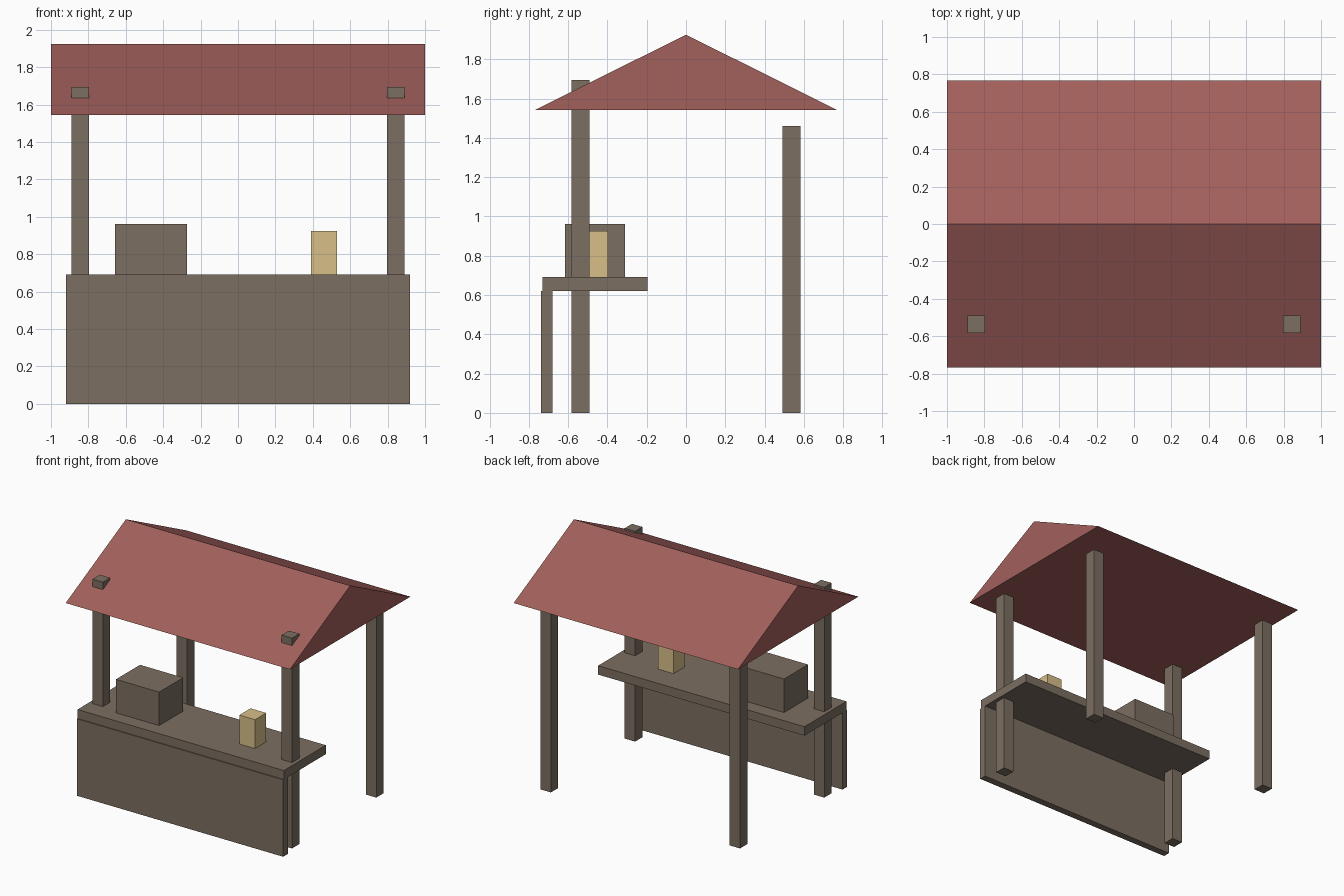
import bpy

if "Cube" in bpy.data.objects:
    bpy.data.objects.remove(bpy.data.objects["Cube"])


def material(name, rgb):
    m = bpy.data.materials.new(name)
    m.diffuse_color = (*rgb, 1.0)
    m.use_nodes = True
    m.node_tree.nodes["Principled BSDF"].inputs["Base Color"].default_value = m.diffuse_color
    return m


wood = material("brown wood", (0.20, 0.157, 0.12))
red = material("roof red", (0.36, 0.115, 0.105))
tan = material("pale yellow", (0.69, 0.52, 0.25))


def mesh_object(name, verts, faces, mat):
    me = bpy.data.meshes.new(name)
    me.from_pydata(verts, [], faces)
    me.materials.append(mat)
    ob = bpy.data.objects.new(name, me)
    bpy.context.collection.objects.link(ob)
    return ob


def box(name, x, y, z, mat):
    """Box from its (min, max) range on each axis."""
    verts = [(a, b, c) for a in x for b in y for c in z]
    faces = [(0, 1, 3, 2), (4, 6, 7, 5), (0, 4, 5, 1),
             (2, 3, 7, 6), (0, 2, 6, 4), (1, 5, 7, 3)]
    return mesh_object(name, verts, faces, mat)


# Corner posts: the front pair pokes through the roof, the back pair is shorter
for side, x in (("left", (-0.89, -0.797)), ("right", (0.797, 0.89))):
    box("front_post_" + side, x, (-0.583, -0.49), (0, 1.695), wood)
    box("back_post_" + side, x, (0.49, 0.583), (0, 1.46), wood)

# Counter
box("counter_panel", (-0.92, 0.92), (-0.738, -0.68), (0, 0.62), wood)
box("counter_top", (-0.92, 0.92), (-0.73, -0.195), (0.62, 0.692), wood)

# Goods on the counter
box("crate", (-0.657, -0.272), (-0.616, -0.31), (0.692, 0.962), wood)
box("small_package", (0.39, 0.53), (-0.54, -0.398), (0.692, 0.925), tan)

# Solid gable roof
profile = [(-0.767, 1.543), (0.767, 1.543), (0.0, 1.925)]
roof = [(x, y, z) for x in (-1, 1) for y, z in profile]
mesh_object("roof", roof,
            [(0, 2, 1), (3, 4, 5), (0, 1, 4, 3), (1, 2, 5, 4), (2, 0, 3, 5)], red)
